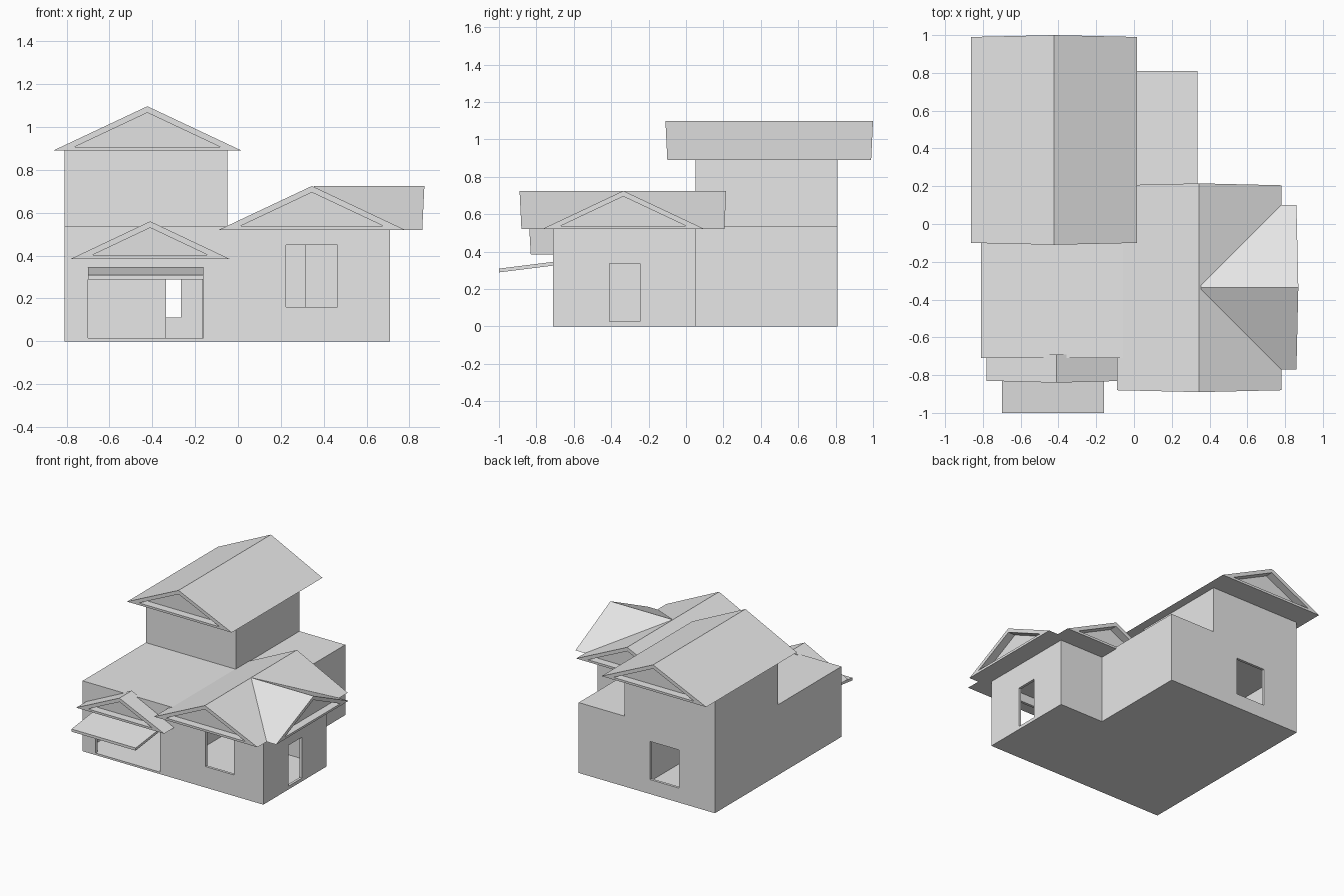
import bpy, bmesh
from mathutils import Matrix, Vector

cube = bpy.data.objects.get("Cube")
if cube:
    bpy.data.objects.remove(cube, do_unlink=True)

grey = bpy.data.materials.new("plain grey")
COLOUR = (0.8, 0.8, 0.8, 1)
grey.diffuse_color = COLOUR
grey.use_nodes = True
grey.node_tree.nodes["Principled BSDF"].inputs["Base Color"].default_value = COLOUR


def finish(name, bm):
    bmesh.ops.recalc_face_normals(bm, faces=bm.faces[:])
    mesh = bpy.data.meshes.new(name)
    bm.to_mesh(mesh)
    bm.free()
    obj = bpy.data.objects.new(name, mesh)
    bpy.context.collection.objects.link(obj)
    mesh.materials.append(grey)
    return obj


def box(name, x, y, z):
    bm = bmesh.new()
    bmesh.ops.create_cube(bm, size=1)
    for v in bm.verts:
        v.co = [a + (c + 0.5) * (b - a) for c, (a, b) in zip(v.co, (x, y, z))]
    return finish(name, bm)


def prism(name, outline, z0, z1):
    bm = bmesh.new()
    base = bm.faces.new([bm.verts.new((x, y, z0)) for x, y in outline])
    top = bmesh.ops.extrude_face_region(bm, geom=[base])["geom"]
    bmesh.ops.translate(bm, vec=(0, 0, z1 - z0),
                        verts=[e for e in top if isinstance(e, bmesh.types.BMVert)])
    return finish(name, bm)


def l_plan(t):
    # L-shaped floor plan, moved inward by t
    return [(-0.81 + t, -0.71 + t), (0.71 - t, -0.71 + t), (0.71 - t, 0.05 - t),
            (0.335 - t, 0.05 - t), (0.335 - t, 0.81 - t), (-0.81 + t, 0.81 - t)]


def cut(target, cutter):
    cutter.hide_render = True
    cutter.hide_set(True)
    cutter.display_type = "WIRE"
    mod = target.modifiers.new(cutter.name, "BOOLEAN")
    mod.operation = "DIFFERENCE"
    mod.solver = "EXACT"
    mod.object = cutter


def gable_roof(name, centre, half, eave, ridge, start, end, along="y",
               recess=(0.06, 0.06), lean=0.01):
    """Solid gable roof with leaning ends and a sunk triangle in each open end."""
    bm = bmesh.new()
    slope = (ridge - eave) / half
    in_top, in_base = ridge - 0.03, eave + 0.017
    in_half = (in_top - in_base) / slope
    outer = [(-half, eave), (half, eave), (0, ridge)]
    inner = [(-in_half, in_base), (in_half, in_base), (0, in_top)]

    def ring(points, pos, sign, depth=0):
        verts = []
        for a, z in points:
            b = pos + sign * (lean * (z - eave) / (ridge - eave) - depth)
            verts.append(bm.verts.new((centre + a, b, z) if along == "y" else (b, centre + a, z)))
        return verts

    def bridge(r, s):
        for i in range(3):
            j = (i + 1) % 3
            bm.faces.new((r[i], r[j], s[j], s[i]))

    rims = []
    for pos, sign, depth in ((start, -1, recess[0]), (end, 1, recess[1])):
        rim = ring(outer, pos, sign if depth else 0)
        rims.append(rim)
        if depth:
            lip = ring(inner, pos, sign)
            sunk = ring(inner, pos, sign, depth)
            bridge(rim, lip)
            bridge(lip, sunk)
            bm.faces.new(sunk)
        else:
            bm.faces.new(rim)
    bridge(*rims)
    return finish(name, bm)


# Ground floor: hollow L-shaped shell with openings
WALL = 0.02
ground = prism("ground_floor", l_plan(0), 0, 0.535)
cut(ground, prism("room_cutter", l_plan(WALL), 0.015, 0.515))
openings = {
    "garage_opening": ((-0.70, -0.16), (-0.8, -0.67), (0.015, 0.325)),
    "front_window": ((0.225, 0.465), (-0.8, -0.67), (0.16, 0.45)),
    "side_window": ((0.67, 0.8), (-0.41, -0.245), (0.025, 0.335)),
    "back_window": ((-0.51, -0.265), (0.77, 0.9), (0.11, 0.40)),
}
for name, spans in openings.items():
    cut(ground, box(name + "_cutter", *spans))

# Inner walls around the garage, with a doorway gap at the back
box("garage_side_wall", (-0.165, -0.145), (-0.69, 0.79), (0.015, 0.515))
box("garage_back_wall", (-0.79, -0.335), (0.05, 0.07), (0.015, 0.515))

# Upper storey
box("upper_storey", (-0.81, -0.05), (0.05, 0.81), (0.535, 0.895))

# Roofs
gable_roof("upper_roof", -0.435 + 0.012, 0.44, 0.89, 1.097, -0.10, 0.99)
gable_roof("wing_roof", 0.345, 0.435, 0.52, 0.725, -0.88, 0.205)
gable_roof("wing_side_roof", -0.335, 0.435, 0.52, 0.725, 0.355, 0.86, "x", (0, 0.06))
gable_roof("garage_roof", -0.41, 0.37, 0.385, 0.56, -0.83, -0.69, recess=(0.06, 0))

# Sloping awning over the garage
awning = box("garage_awning", (-0.70, -0.16), (-0.29, 0.0), (-0.02, 0))
shear = Matrix.Identity(4)
shear[2][1] = 0.125
awning.data.transform(Matrix.Translation(Vector((0, -0.71, 0.345))) @ shear)
